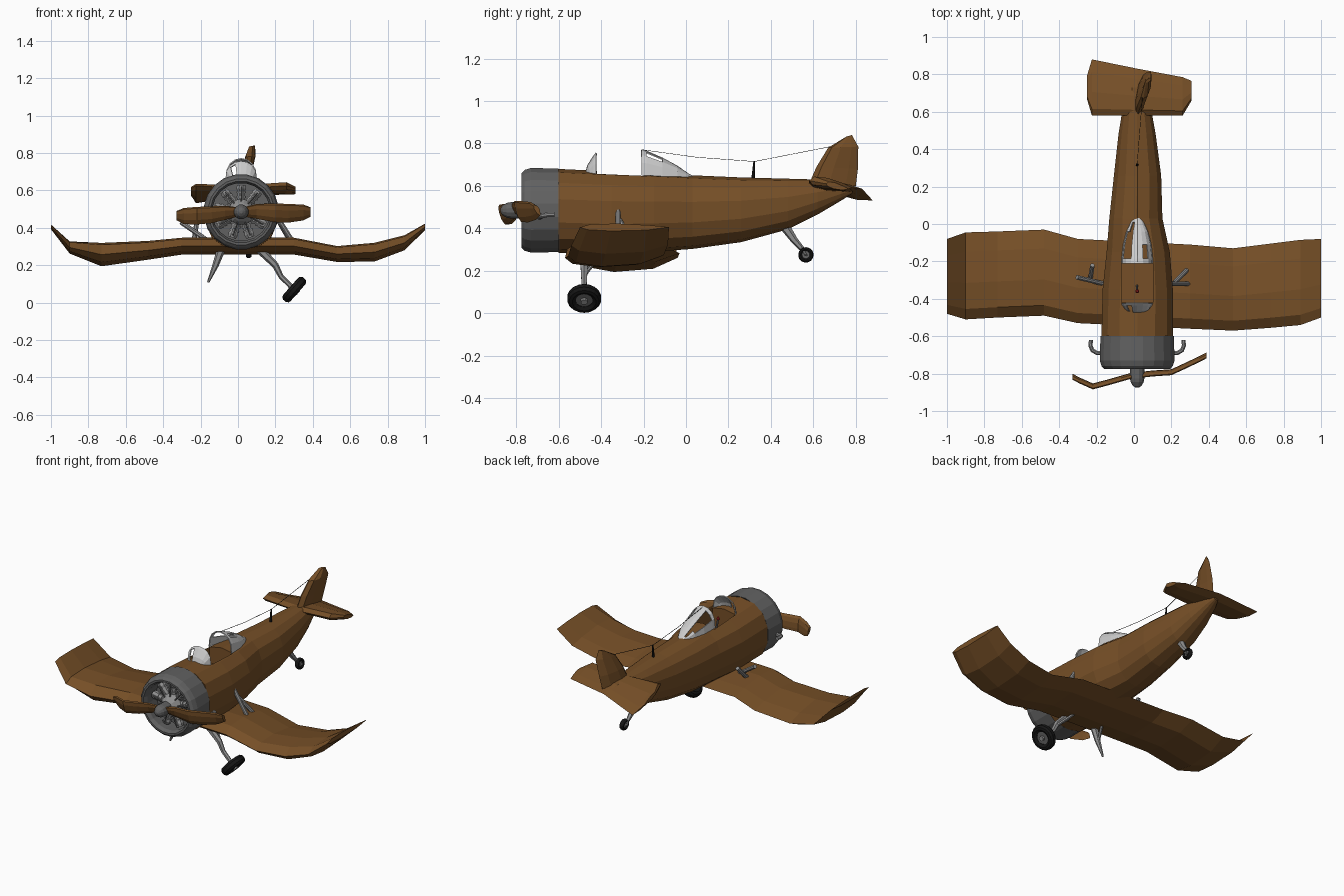
import bpy, bmesh, math
from mathutils import Vector as V

if "Cube" in bpy.data.objects:
    bpy.data.objects.remove(bpy.data.objects["Cube"])


def mat(name, *c):
    m = bpy.data.materials.new(name)
    m.diffuse_color = (*c, 1)
    m.use_nodes = True
    m.node_tree.nodes["Principled BSDF"].inputs["Base Color"].default_value = m.diffuse_color
    return m


BROWN = mat("brown_paint", .18, .078, .02)
DARK = mat("dark_brown", .085, .035, .01)
STEEL = mat("dark_steel", .12, .12, .12)
METAL = mat("metal", .28, .28, .28)
GLASS = mat("glass", .7, .7, .7)
BLACK = mat("rubber", .008, .008, .008)
RED = mat("red_knob", .4, .02, .02)
CX, CZ = .017, .485


def loft(name, rings, m, closed=True, caps=True, skip=()):
    """Bridge equal-length point rings into a mesh; skip = (row, column) faces left out."""
    bm = bmesh.new()
    vs = [[bm.verts.new(p) for p in r] for r in rings]
    n = len(vs[0])
    for i in range(len(vs) - 1):
        for j in range(n if closed else n - 1):
            if (i, j) not in skip:
                k = (j + 1) % n
                bm.faces.new((vs[i][j], vs[i][k], vs[i + 1][k], vs[i + 1][j]))
    if closed and caps:
        bm.faces.new(vs[0])
        bm.faces.new(vs[-1])
    bmesh.ops.remove_doubles(bm, verts=bm.verts, dist=1e-5)
    bmesh.ops.recalc_face_normals(bm, faces=bm.faces)
    me = bpy.data.meshes.new(name)
    bm.to_mesh(me)
    bm.free()
    me.materials.append(m)
    ob = bpy.data.objects.new(name, me)
    bpy.context.collection.objects.link(ob)
    return ob


def circle(c, axis, r, n, power=1.0):
    q = V(axis).to_track_quat('Z', 'Y')
    return [V(c) + q @ V((r * math.cos(a), r * math.sin(a), 0))
            for a in (2 * math.pi * (k + .5) / n for k in range(n))]


def spin(name, c, axis, profile, m, n=20, caps=True):
    """Revolve (distance along axis, radius) points around an axis."""
    ax = V(axis).normalized()
    return loft(name, [circle(V(c) + ax * d, ax, r, n) for d, r in profile], m, caps=caps)


def tube(name, pts, radii, m, n=6):
    pts = [V(p) for p in pts]
    rings = []
    for i, p in enumerate(pts):
        t = pts[min(i + 1, len(pts) - 1)] - pts[max(i - 1, 0)]
        rings.append(circle(p, t, radii[i] if isinstance(radii, tuple) else radii, n))
    return loft(name, rings, m)


FOIL = ((0, 0), (.12, .42), (.42, .5), (.78, .28), (1, .03), (.75, -.38), (.35, -.5), (.08, -.32))


def foil(le, te, t, up):
    le, te, up = V(le), V(te), V(up)
    return [le.lerp(te, c) + up * (h * t) for c, h in FOIL]


# fuselage: y, left x, right x, bottom z, top z
body = []
for y, xl, xr, zb, zt in ((-.6, -.178, .212, .285, .68), (-.35, -.172, .212, .28, .668),
                          (-.15, -.15, .195, .29, .66), (.03, -.135, .155, .303, .65),
                          (.26, -.11, .148, .335, .64), (.48, -.085, .118, .395, .634),
                          (.62, -.062, .092, .465, .63), (.73, -.03, .06, .53, .62),
                          (.785, 0, .035, .565, .60)):
    ring = []
    for k in range(14):
        a = 2 * math.pi * (k + .5) / 14
        c, s = math.cos(a), math.sin(a)
        sx, sz = (math.copysign(abs(v) ** .85, v) for v in (c, s))
        ring.append(((xl + xr) / 2 + sx * (xr - xl) / 2, y, (zb + zt) / 2 + sz * (zt - zb) / 2))
    body.append(ring)
fuselage = loft("fuselage", body, BROWN)

# cockpit opening
cut = loft("cockpit_cutter", [[(CX + sx * .085, y, z) for sx, z in ((-1, .54), (1, .54), (1, .8), (-1, .8))]
                              for y in (-.42, -.2)], DARK)
cut.hide_render = True
cut.hide_viewport = True
mod = fuselage.modifiers.new("cockpit", 'BOOLEAN')
mod.object = cut
mod.solver = 'EXACT'
tube("control_stick", [(CX, -.33, .54), (CX, -.36, .63)], .006, STEEL)
spin("stick_knob", (CX, -.36, .63), (0, 0, 1), ((-.01, .006), (0, .011), (.012, .005)), RED, 8)

# wing with bent tips: x, leading y, trailing y, centre z, thickness
loft("wing", [foil((x, a, z), (x, b, z), t, (0, 0, 1)) for x, a, b, z, t in (
    (-1, -.48, -.08, .405, .025), (-.9, -.51, -.045, .295, .065), (-.73, -.5, -.04, .257, .125),
    (-.48, -.49, -.03, .28, .1), (-.3, -.53, -.08, .302, .09), (.3, -.56, -.11, .302, .09),
    (.53, -.57, -.13, .26, .085), (.73, -.555, -.105, .27, .1), (.89, -.54, -.085, .32, .08),
    (1, -.5, -.08, .405, .035))], BROWN)

# tail surfaces
loft("tailplane", [foil((x, a, za), (x, b, zb), t, (0, 0, 1)) for x, a, b, za, zb, t in (
    (-.252, .67, .79, .61, .575, .03), (-.225, .58, .88, .625, .53, .05), (.02, .58, .83, .61, .585, .05),
    (.26, .58, .785, .625, .59, .055), (.308, .66, .765, .61, .585, .03))], BROWN)
loft("tail_fin", [foil(le, te, t, (1, 0, 0)) for le, te, t in (
    ((.02, .58, .61), (.05, .8, .6), .05), ((.03, .615, .69), (.065, .81, .68), .05),
    ((.05, .67, .78), (.09, .812, .785), .045), ((.065, .755, .832), (.09, .782, .84), .025))], BROWN)

# engine cowling and radial engine
F = (0, -1, 0)
E = (CX, -.6, CZ)
spin("cowling", E, F, ((0, .199), (.13, .202), (.16, .193), (.175, .178), (.175, .166), (.15, .155),
                       (.02, .16), (0, .199)), STEEL, 20, False)
spin("engine_plate", E, F, ((.0, .18), (.05, .16)), STEEL, 20)
spin("crankcase", E, F, ((.04, .07), (.12, .07), (.15, .05), (.17, .03)), METAL, 12)
for k in range(9):
    a = 2 * math.pi * k / 9
    d = (math.sin(a), 0, math.cos(a))
    spin("cylinder", (CX, -.7, CZ), d, ((.05, .022), (.075, .022), (.075, .028), (.085, .028), (.085, .022),
         (.1, .022), (.1, .028), (.11, .028), (.11, .022), (.125, .028), (.145, .024)), METAL, 8)
    p = V((CX, -.735, CZ))
    tube("pushrod", [p + V(d) * .04, p + V(d) * .135 + V((0, .01, 0))], .005, STEEL, 5)

# propeller
spin("propeller_hub", (CX, -.76, CZ), F, ((-.02, .022), (.01, .022), (.01, .04), (.065, .04), (.085, .036),
                                       (.105, .024), (.115, .008)), STEEL, 12)
for side, st in (("left", ((.0, -.805, .485, .025), (-.07, -.825, .48, .038), (-.14, -.845, .47, .045),
                           (-.22, -.866, .465, .047), (-.29, -.835, .463, .043), (-.328, -.815, .465, .025))),
                 ("right", ((.03, -.805, .485, .025), (.1, -.797, .488, .04), (.2, -.79, .48, .05),
                            (.27, -.758, .478, .05), (.35, -.72, .482, .042), (.388, -.7, .485, .025)))):
    loft("propeller_blade_" + side, [foil((x, y - .012, z + h), (x, y + .012, z - h), .025, (0, 1, 0))
                                     for x, y, z, h in st], BROWN)

# exhaust hooks and wing-root braces
for s in (-1, 1):
    tube("exhaust_pipe", [(CX + s * x, y, z) for x, y, z in ((.18, -.69, .45), (.215, -.69, .455), (.24, -.675, .46),
                          (.25, -.65, .465), (.247, -.62, .465))], .012, METAL, 8)
for name, a, b in (("right_brace", (.19, -.32, .49), (.31, -.32, .3)),
                   ("right_rear_brace", (.215, -.315, .44), (.29, -.24, .31)),
                   ("left_brace", (-.16, -.32, .33), (-.305, -.285, .43)),
                   ("left_rear_brace", (-.24, -.33, .3), (-.222, -.22, .42))):
    tube(name, [a, b], .013, METAL, 8)

# landing gear: right leg splayed with wheel, left leg broken off
tube("right_leg", [(.1, -.48, .3), (.2, -.48, .2), (.23, -.48, .14), (.285, -.48, .085)],
     (.024, .018, .014, .013), METAL)
tube("right_leg_brace", [(.11, -.4, .28), (.2, -.47, .19)], .009, METAL)
tube("left_leg", [(-.085, -.48, .3), (-.12, -.48, .2), (-.16, -.48, .108)], (.024, .017, .006), METAL)
tube("left_leg_brace", [(-.09, -.4, .28), (-.118, -.47, .2)], .009, METAL)


def wheel(name, c, axis, r, w):
    spin(name + "_tyre", c, axis, [(w * d, r * f) for d, f in (
        (-.3, .5), (-.5, .7), (-.45, .88), (-.2, 1), (.2, 1), (.45, .88), (.5, .7), (.3, .5), (-.3, .5))],
        BLACK, 18, False)
    spin(name + "_rim", c, axis, ((-.25 * w, .52 * r), (.25 * w, .52 * r)), STEEL, 18)
    spin(name + "_hub", c, axis, ((-.6 * w, .2 * r), (.55 * w, .2 * r)), METAL, 8)


wheel("main_wheel", (.301, -.48, .07), (.75, 0, -.66), .08, .052)
wheel("tail_wheel", (.055, .565, .275), (1, 0, .1), .036, .03)
tube("tail_wheel_leg", [(.025, .465, .41), (.035, .51, .345), (.04, .55, .3)], (.024, .017, .012), METAL)
for dx in (.035, .075):
    tube("tail_wheel_fork", [(.042, .543, .308), (dx, .565, .275)], .006, METAL)


# broken canopy glass
def arch(y, w, z0, z1, n=8, lean=0.0):
    return [(CX - w * math.cos(math.pi * k / n),
             y + lean * math.sin(math.pi * k / n),
             z0 + (z1 - z0) * math.sin(math.pi * k / n) ** .75) for k in range(n + 1)]


for ob in (loft("windshield", [arch(-.425, .085, .655, .757), arch(-.435, .08, .655, .745),
                               arch(-.452, .068, .655, .70, 8, -.012), arch(-.46, .055, .655, .665, 8, -.015)],
                GLASS, False, skip={(1, 2), (2, 2)}),
           loft("rear_canopy", [arch(-.21, .085, .65, .773), arch(-.185, .084, .65, .766), arch(-.11, .076, .645, .733),
                                arch(-.04, .058, .645, .695), arch(.01, .035, .64, .66), arch(.04, .012, .635, .643)],
                GLASS, False, skip={(1, 1), (1, 2), (2, 1), (2, 2), (3, 2), (1, 5)})):
    s = ob.modifiers.new("thickness", 'SOLIDIFY')
    s.thickness = .006

# aerial
tube("aerial_mast", [(CX, .315, .62), (CX, .322, .718)], (.009, .004), BLACK)
tube("aerial_wire", [(CX, -.21, .771), (CX, .05, .735), (CX, .322, .715), (.045, .68, .785)], .0015, BLACK, 4)
